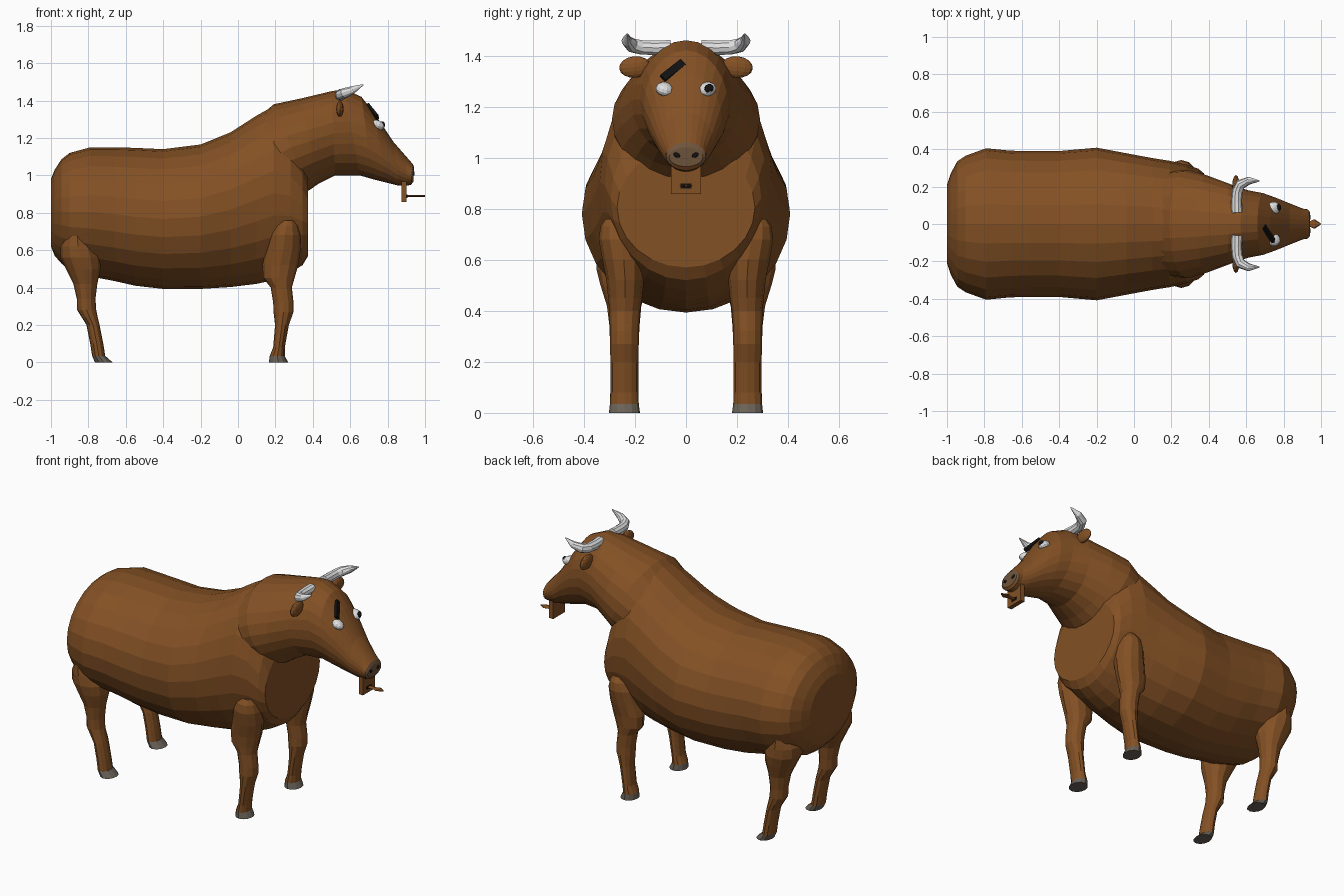
import bpy, bmesh, math
from mathutils import Vector

cube = bpy.data.objects.get("Cube")
if cube:
    bpy.data.objects.remove(cube, do_unlink=True)


def material(name, rgb):
    m = bpy.data.materials.new(name)
    m.use_nodes = True
    col = (*rgb, 1)
    m.diffuse_color = col
    m.node_tree.nodes["Principled BSDF"].inputs["Base Color"].default_value = col
    return m


brown = material("brown hide", (.23, .082, .018))
grey = material("hoof grey", (.14, .12, .095))
nose = material("nose taupe", (.16, .09, .045))
white = material("horn white", (.75, .75, .75))
black = material("black", (.006, .006, .006))


def finish(name, bm, *mats, rule=None):
    """Turn a bmesh into a flat shaded object, with materials chosen by rule."""
    bmesh.ops.recalc_face_normals(bm, faces=bm.faces)
    if rule:
        for f in bm.faces:
            f.material_index = int(rule(f.calc_center_median()))
    me = bpy.data.meshes.new(name)
    bm.to_mesh(me)
    bm.free()
    for m in mats:
        me.materials.append(m)
    ob = bpy.data.objects.new(name, me)
    bpy.context.collection.objects.link(ob)
    return ob


def loft(name, rings, *mats, n=24, rule=None):
    """Skin ellipses given as (centre, half axis, half axis)."""
    bm = bmesh.new()
    loops = []
    for c, u, v in rings:
        angles = [math.tau * i / n for i in range(n)]
        loops.append([bm.verts.new(Vector(c) + Vector(u) * math.cos(a) + Vector(v) * math.sin(a))
                      for a in angles])
    for a, b in zip(loops, loops[1:]):
        for i in range(n):
            j = (i + 1) % n
            bm.faces.new((a[i], a[j], b[j], b[i]))
    bm.faces.new(loops[0])
    bm.faces.new(loops[-1])
    return finish(name, bm, *mats, rule=rule)


def profile_ring(top, bottom, half):
    """Ring across the body between a top and a bottom (x, z) point."""
    t, b = Vector((top[0], 0, top[1])), Vector((bottom[0], 0, bottom[1]))
    return (t + b) / 2, (0, half, 0), (t - b) / 2


def solid(name, mat, kind, loc, scale, rot=(0, 0, 0)):
    bm = bmesh.new()
    if kind == "box":
        bmesh.ops.create_cube(bm, size=2)
    else:
        bmesh.ops.create_uvsphere(bm, u_segments=12, v_segments=8, radius=1)
    ob = finish(name, bm, mat)
    ob.location, ob.scale, ob.rotation_euler = loc, scale, rot
    return ob


# Torso: x, bottom, top, half width
torso = [(-1, .62, .98, .21), (-.98, .57, 1.03, .27), (-.945, .53, 1.085, .335), (-.9, .49, 1.12, .365),
         (-.79, .46, 1.15, .405), (-.66, .435, 1.15, .392), (-.55, .41, 1.147, .39),
         (-.4, .393, 1.14, .39), (-.2, .393, 1.165, .408), (-.04, .403, 1.23, .378),
         (.1, .42, 1.32, .352), (.19, .44, 1.37, .338), (.28, .48, 1.3, .318),
         (.345, .52, 1.16, .295), (.375, .57, 1.04, .27)]
loft("torso", [profile_ring((x, t), (x, b), h) for x, b, t, h in torso], brown)

# Neck and head, with the nose on the last faces
head = [((.1, 1.3), (.25, .88), .28), ((.19, 1.38), (.38, .92), .29),
        ((.34, 1.412), (.43, .955), .262), ((.5, 1.45), (.52, 1), .215),
        ((.57, 1.46), (.65, 1), .18), ((.66, 1.42), (.72, .98), .165),
        ((.73, 1.33), (.79, .962), .14), ((.83, 1.18), (.86, .945), .105),
        ((.9, 1.1), (.905, .945), .082), ((.935, 1.06), (.925, .95), .078),
        ((.942, 1.04), (.937, .965), .066)]
loft("head", [profile_ring(*r) for r in head], brown, nose, rule=lambda c: c.x > .932)

# Legs: z, back x, front x, inner y, outer y
front_leg = [(0, .165, .268, .18, .302), (.035, .17, .25, .185, .298), (.08, .188, .25, .187, .296),
             (.2, .198, .272, .187, .296), (.27, .19, .297, .185, .298), (.32, .188, .297, .185, .298),
             (.4, .175, .288, .18, .3), (.45, .135, .302, .172, .305), (.52, .13, .322, .165, .312),
             (.6, .15, .335, .16, .328), (.68, .17, .335, .17, .342), (.73, .195, .322, .19, .335),
             (.76, .235, .3, .22, .315)]
back_leg = [(0, -.765, -.67, .18, .302), (.035, -.78, -.71, .185, .298), (.1, -.79, -.72, .187, .296),
            (.2, -.81, -.74, .187, .296), (.24, -.835, -.75, .186, .297), (.28, -.86, -.758, .185, .298),
            (.34, -.862, -.762, .182, .3), (.42, -.88, -.752, .175, .31), (.5, -.92, -.735, .15, .335),
            (.56, -.95, -.735, .13, .35), (.62, -.95, -.76, .13, .35), (.68, -.92, -.8, .16, .345)]


def leg(name, rows, s):
    rings = [(((a + b) / 2, s * (c + d) / 2, z), ((b - a) / 2, 0, 0), (0, (d - c) / 2, 0))
             for z, a, b, c, d in rows]
    loft(name, rings, brown, grey, n=12, rule=lambda c: c.z < .03)


# Horn path: x, y, z, radius
horn = [(.55, .06, 1.432, .03), (.548, .12, 1.43, .03), (.552, .175, 1.432, .029),
        (.57, .212, 1.44, .028), (.615, .232, 1.458, .021), (.67, .23, 1.485, .003)]

for side, s in (("left", 1), ("right", -1)):
    leg(side + "_front_leg", front_leg, s)
    leg(side + "_back_leg", back_leg, s)

    # Horns follow the direction of their path
    pts = [Vector((x, s * y, z)) for x, y, z, r in horn]
    rings = []
    for i, p in enumerate(pts):
        d = (pts[min(i + 1, len(pts) - 1)] - pts[max(i - 1, 0)]).normalized()
        u = d.cross(Vector((0, 0, 1))).normalized()
        rings.append((p, u * horn[i][3], u.cross(d) * horn[i][3]))
    loft(side + "_horn", rings, white, n=10)

    solid(side + "_ear", brown, "ball", (.545, s * .2, 1.355), (.02, .062, .042), (s * -.1, 0, 0))
    solid(side + "_eye", white, "ball", (.745, s * .083, 1.268), (.04, .036, .026), (s * .35, .3, s * .3))
    solid(side + "_nostril", black, "ball", (.941, s * .036, 1.01), (.004, .014, .009), (s * .5, 0, 0))

# Pupil, eyebrow, mouth and tongue
solid("left_pupil", black, "ball", (.772, .09, 1.27), (.014, .02, .018), (.5, 0, .3))
solid("eyebrow", black, "box", (.72, -.052, 1.342), (.008, .056, .015), (.66, -.45, .25))
solid("lower_jaw", brown, "box", (.888, 0, .915), (.014, .058, .057))
solid("mouth_slit", black, "box", (.903, 0, .889), (.002, .022, .009))
loft("tongue", [((x, 0, .89), (0, w, 0), (0, 0, .005))
                for x, w in ((.89, .014), (.94, .014), (.965, .026), (1, .003))], brown, n=8)
